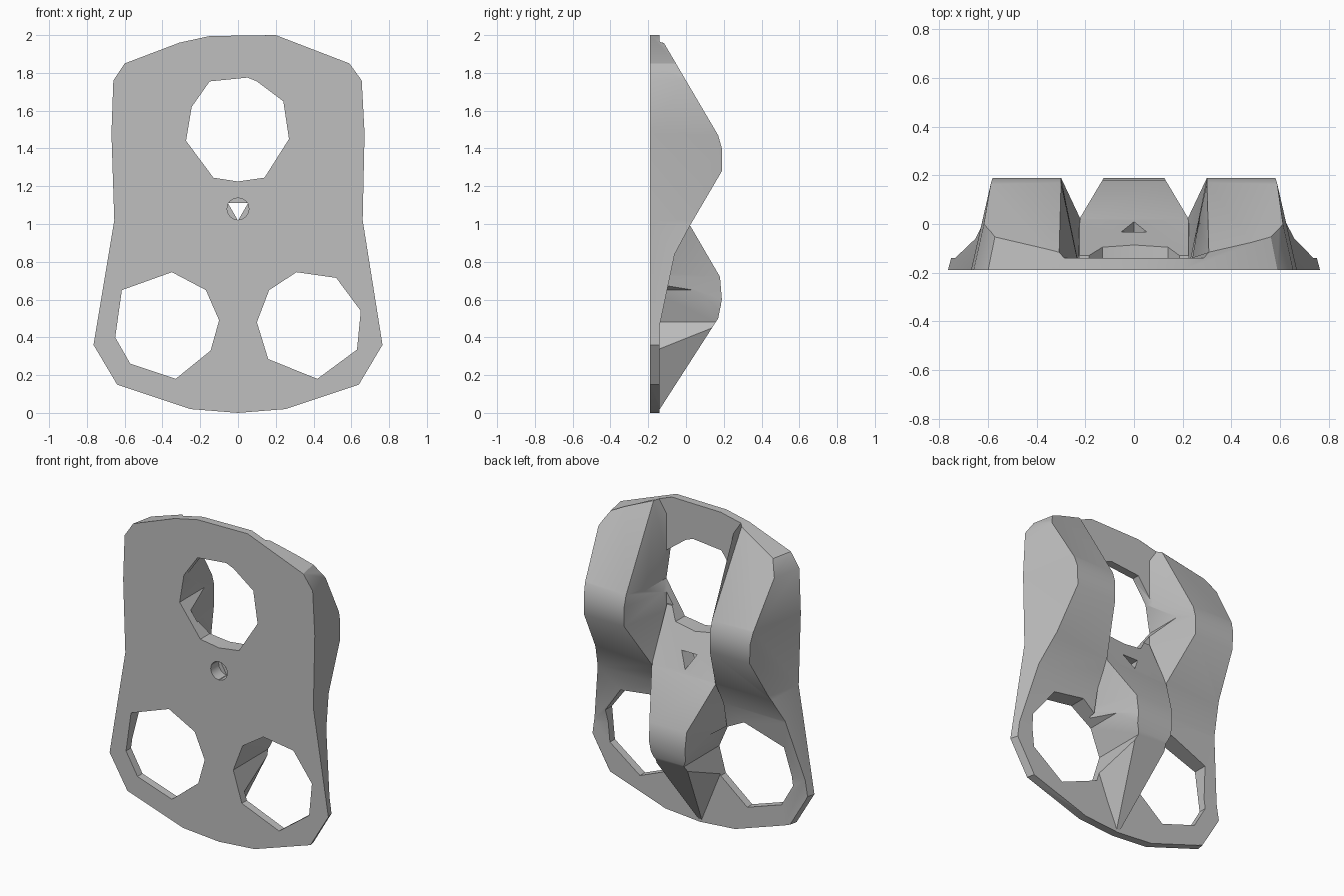
import bpy, bmesh, math

cube = bpy.data.objects.get("Cube")
if cube:
    bpy.data.objects.remove(cube, do_unlink=True)

FRONT, BURIED = -0.19, -0.30

grey = bpy.data.materials.new("plain_grey")
grey.use_nodes = True
colour = (0.52, 0.52, 0.52, 1)
grey.diffuse_color = colour
grey.node_tree.nodes["Principled BSDF"].inputs["Base Color"].default_value = colour


def loft(name, rings):
    """Closed solid through a list of rings with equal point counts."""
    bm = bmesh.new()
    loops = [[bm.verts.new(p) for p in ring] for ring in rings]
    n = len(loops[0])
    for a, b in zip(loops, loops[1:]):
        for i in range(n):
            j = (i + 1) % n
            bm.faces.new((a[i], a[j], b[j], b[i]))
    bm.faces.new(loops[0])
    bm.faces.new(loops[-1])
    bmesh.ops.recalc_face_normals(bm, faces=bm.faces[:])
    mesh = bpy.data.meshes.new(name)
    bm.to_mesh(mesh)
    bm.free()
    mesh.materials.append(grey)
    obj = bpy.data.objects.new(name, mesh)
    bpy.context.collection.objects.link(obj)
    return obj


def prism(name, outline, y0, y1, back_scale=1.0):
    """Extrude an (x, z) outline along y, narrowing in x towards the back."""
    return loft(name, [[(x, y0, z) for x, z in outline],
                       [(x * back_scale, y1, z) for x, z in outline]])


def combine(target, tool, operation):
    mod = target.modifiers.new("cut", 'BOOLEAN')
    mod.operation, mod.solver, mod.object = operation, 'EXACT', tool
    bpy.context.view_layer.update()
    graph = bpy.context.evaluated_depsgraph_get()
    result = bpy.data.meshes.new_from_object(target.evaluated_get(graph))
    target.modifiers.clear()
    target.data = result
    bpy.data.objects.remove(tool, do_unlink=True)


# Thin base plate
body = prism("ridged_plate", [(-1, -0.2), (1, -0.2), (1, 2.2), (-1, 2.2)], BURIED, -0.14)

# Two upper side ridges running down into the lower slopes: (z, y, inner x)
side_stations = [(2.1, -0.20, 0.31), (1.47, 0.17, 0.30), (1.40, 0.19, 0.30),
                 (1.28, 0.19, 0.30), (0.99, 0.02, 0.22), (0.84, -0.06, 0.22),
                 (0.46, -0.14, 0.22), (0.30, -0.18, 0.22)]
for side, name in ((1, "left_ridge"), (-1, "right_ridge")):
    ridge = loft(name, [[(side * 0.20, BURIED, z), (side * inner, y, z),
                         (side * 0.9, y, z), (side * 0.9, BURIED, z)]
                        for z, y, inner in side_stations])
    combine(body, ridge, 'UNION')

# Lower middle ridge: (z, y, half width at crest, half width at foot)
middle_stations = [(1.32, -0.13, 0.225, 0.24), (0.995, 0.02, 0.225, 0.24),
                   (0.72, 0.18, 0.13, 0.25), (0.60, 0.19, 0.125, 0.25),
                   (0.50, 0.17, 0.12, 0.25), (0.01, -0.145, 0.01, 0.06)]
middle = loft("middle_ridge", [[(-foot, BURIED, z), (-top, y, z), (top, y, z), (foot, BURIED, z)]
                               for z, y, top, foot in middle_stations])
combine(body, middle, 'UNION')

# Trim to the rounded outline, narrowing slightly towards the back
outline = [(-0.25, 0.02), (0, 0), (0.25, 0.02), (0.64, 0.15), (0.765, 0.36),
           (0.66, 1.02), (0.67, 1.48), (0.655, 1.76), (0.59, 1.85), (0.2, 2.0),
           (-0.15, 1.995), (-0.31, 1.96), (-0.6, 1.85), (-0.66, 1.76),
           (-0.67, 1.48), (-0.655, 1.02), (-0.765, 0.36), (-0.64, 0.15)]
combine(body, prism("outline_trim", outline, FRONT, 0.25, 0.85), 'INTERSECT')

# Three large faceted holes
upper_hole = [(-0.275, 1.44), (-0.245, 1.62), (-0.15, 1.755), (0.05, 1.775), (0.1, 1.755),
              (0.24, 1.65), (0.27, 1.45), (0.14, 1.245), (0, 1.225), (-0.13, 1.245)]
right_hole = [(-0.65, 0.4), (-0.615, 0.65), (-0.35, 0.745), (-0.17, 0.65),
              (-0.1, 0.49), (-0.145, 0.33), (-0.33, 0.18), (-0.57, 0.26)]
left_hole = [(0.1, 0.48), (0.165, 0.65), (0.31, 0.745), (0.52, 0.715),
             (0.65, 0.54), (0.63, 0.335), (0.42, 0.18), (0.16, 0.285)]
for hole in (upper_hole, right_hole, left_hole):
    combine(body, prism("hole_cutter", hole, -0.5, 0.5), 'DIFFERENCE')


# Small round recess at the front with a triangular hole through it
def polygon(sides, radius, start, cz):
    angles = [start + math.tau * i / sides for i in range(sides)]
    return [(radius * math.cos(a), cz + radius * math.sin(a)) for a in angles]


combine(body, prism("recess_cutter", polygon(16, 0.058, 0, 1.08), -0.5, -0.11), 'DIFFERENCE')
combine(body, prism("triangle_cutter", polygon(3, 0.062, -math.pi / 2, 1.08), -0.4, 0.4),
        'DIFFERENCE')

# Shading
bpy.ops.object.select_all(action='DESELECT')
body.select_set(True)
bpy.context.view_layer.objects.active = body
bpy.ops.object.shade_smooth_by_angle(angle=math.radians(32))
